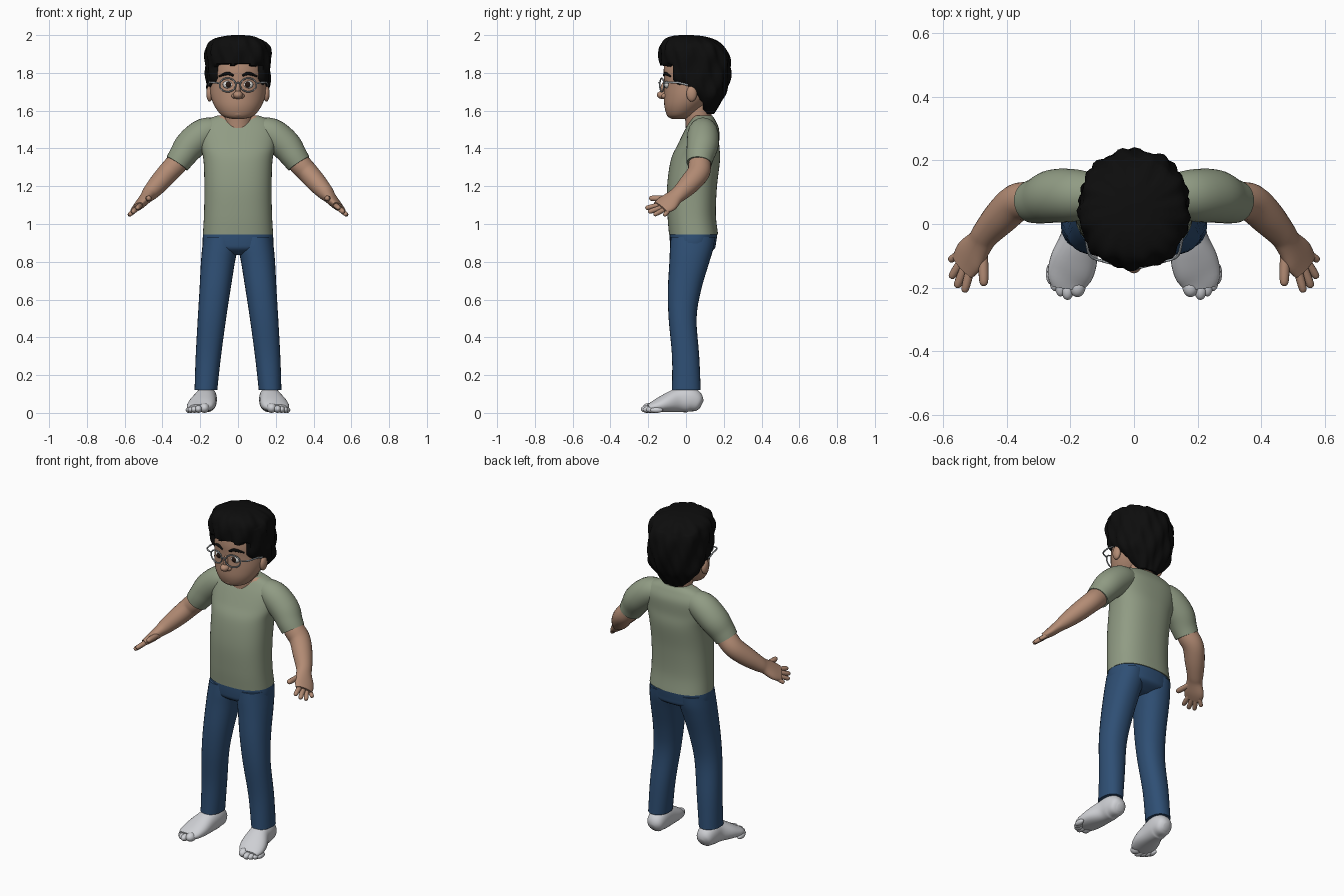
import bpy, bmesh, math
from mathutils import Vector

cube = bpy.data.objects.get("Cube")
if cube:
    bpy.data.objects.remove(cube, do_unlink=True)


def material(name, rgb):
    m = bpy.data.materials.new(name)
    m.use_nodes = True
    m.diffuse_color = (*rgb, 1)
    bsdf = m.node_tree.nodes["Principled BSDF"]
    bsdf.inputs["Base Color"].default_value = (*rgb, 1)
    bsdf.inputs["Roughness"].default_value = 0.8
    return m


SKIN = material("skin", (0.45, 0.26, 0.175))
SHIRT = material("sage shirt", (0.28, 0.33, 0.23))
JEANS = material("blue denim", (0.028, 0.078, 0.175))
SOCK = material("pale grey sock", (0.62, 0.63, 0.66))
HAIR = material("black hair", (0.004, 0.004, 0.004))
METAL = material("grey metal", (0.35, 0.38, 0.4))
WHITE = material("eye white", (0.7, 0.7, 0.68))
IRIS = material("dark brown iris", (0.02, 0.01, 0.007))
LIPS = material("lips", (0.36, 0.17, 0.13))


def finish(name, bm, mat, mirror):
    bmesh.ops.recalc_face_normals(bm, faces=bm.faces)
    me = bpy.data.meshes.new(name)
    bm.to_mesh(me)
    bm.free()
    me.materials.append(mat)
    ob = bpy.data.objects.new(name, me)
    bpy.context.collection.objects.link(ob)
    bpy.ops.object.select_all(action="DESELECT")
    ob.select_set(True)
    bpy.context.view_layer.objects.active = ob
    bpy.ops.object.shade_smooth_by_angle(angle=math.radians(50))
    if mirror:
        ob.modifiers.new("mirror", "MIRROR").use_mirror_merge = False
    return ob


def spline(rows, steps):
    """Catmull-Rom through rows of (x, y, z, a, b)."""
    out = []
    for i in range(len(rows) - 1):
        p0, p1 = rows[max(i - 1, 0)], rows[i]
        p2, p3 = rows[i + 1], rows[min(i + 2, len(rows) - 1)]
        for k in range(steps):
            t = k / steps
            out.append([b + t / 2 * (c - a + t * (2*a - 5*b + 4*c - d + t * (3*b - 3*c + d - a)))
                        for a, b, c, d in zip(p0, p1, p2, p3)])
    return out + [list(rows[-1])]


def loft(name, rows, mat, normal=None, sides=20, power=2, steps=4, mirror=False, shape=None):
    """Level rings when normal is None, otherwise a tube that follows its path."""
    rows = spline(rows, steps)
    pts = [Vector(r[:3]) for r in rows]
    bm = bmesh.new()
    rings = []
    for i, r in enumerate(rows):
        u, v = Vector((1, 0, 0)), Vector((0, 1, 0))
        if normal:
            t = (pts[min(i + 1, len(pts) - 1)] - pts[max(i - 1, 0)]).normalized()
            u = t.cross(Vector(normal)).normalized()
            v = u.cross(t)
        ring = []
        for k in range(sides):
            ang = math.tau * k / sides
            c, s = [math.copysign(abs(f(ang)) ** (2 / power), f(ang)) for f in (math.cos, math.sin)]
            p = pts[i] + u * c * max(r[3], 0.001) + v * s * max(r[4], 0.001)
            ring.append(bm.verts.new(shape(p) if shape else p))
        rings.append(ring)
    for lo, hi in zip(rings, rings[1:]):
        for k in range(sides):
            j = (k + 1) % sides
            bm.faces.new((lo[k], lo[j], hi[j], hi[k]))
    bm.faces.new(rings[0])
    bm.faces.new(rings[-1])
    return finish(name, bm, mat, mirror)


def blob(name, loc, size, mat, mirror=False):
    bm = bmesh.new()
    bmesh.ops.create_uvsphere(bm, u_segments=20, v_segments=12, radius=1)
    for v in bm.verts:
        v.co = Vector(loc) + Vector([c * s for c, s in zip(v.co, size)])
    return finish(name, bm, mat, mirror)


UP = (0, 0, 1)

# Shirt body, with the open neckline in skin
shirt = loft("shirt_body", [
    (0, .04, .945, .186, .13), (0, .03, 1.05, .18, .128), (0, .032, 1.2, .178, .132),
    (0, .05, 1.34, .183, .13), (0, .066, 1.42, .2, .11), (0, .085, 1.5, .2, .09),
    (0, .09, 1.55, .165, .065), (0, .09, 1.575, .105, .048)],
    SHIRT, sides=64, power=2.4, steps=6)
shirt.data.materials.append(SKIN)
for f in shirt.data.polygons:
    c = f.center
    if c.y < .08 and c.z > 1.5 + .7 * abs(c.x):
        f.material_index = 1

# Sleeves
loft("sleeves", [
    (.08, .09, 1.5, .055, .055), (.17, .09, 1.483, .08, .08), (.25, .088, 1.42, .084, .082),
    (.295, .075, 1.36, .074, .072), (.322, .07, 1.32, .067, .066)],
    SHIRT, normal=(.65, 0, .76), sides=28, mirror=True)

# Arms, running into flat palms
PALM = (.65, 0, .76)
loft("arms", [
    (.28, .085, 1.38, .05, .05), (.325, .073, 1.32, .059, .058), (.37, .066, 1.272, .06, .056),
    (.42, .02, 1.215, .056, .052), (.465, -.03, 1.165, .046, .042),
    (.485, -.06, 1.142, .046, .033), (.515, -.1, 1.108, .06, .026),
    (.538, -.135, 1.086, .052, .018)],
    SKIN, normal=PALM, sides=24, mirror=True)

# Fingers lie in the plane of the palm
for name, x0, y0, x1, y1, r in [
        ("thumbs", .475, -.085, .472, -.195, .016), ("index_fingers", .51, -.125, .534, -.215, .014),
        ("middle_fingers", .53, -.13, .558, -.2, .014), ("ring_fingers", .545, -.12, .576, -.17, .013),
        ("little_fingers", .545, -.09, .58, -.115, .012)]:
    rows = []
    for t, k in ((0, 1), (.5, 1), (.85, .9), (.97, .6), (1, .1)):
        x, y = x0 + (x1 - x0) * t, y0 + (y1 - y0) * t
        rows.append((x, y, 1.155 - .85 * (x - .45), r * k, r * k))
    loft(name, rows, SKIN, normal=PALM, sides=12, steps=2, mirror=True)

# Jeans
loft("jeans_hips", [
    (0, .03, .835, .09, .06), (0, .036, .865, .17, .112), (0, .037, .9, .187, .122),
    (0, .04, .955, .184, .127)], JEANS, sides=40, power=2.3)
loft("jeans_legs", [
    (.17, .002, .12, .06, .076), (.157, -.002, .3, .067, .072), (.138, -.018, .5, .075, .074),
    (.122, -.008, .65, .082, .088), (.106, .018, .8, .09, .106), (.096, .03, .87, .094, .115),
    (.092, .037, .93, .09, .118)], JEANS, sides=28, power=2.2, mirror=True)

# Feet and toes
loft("feet", [
    (.165, .082, .042, .018, .02), (.165, .066, .05, .045, .046), (.168, .02, .07, .056, .067),
    (.172, -.04, .067, .059, .064), (.188, -.11, .05, .073, .047), (.203, -.165, .034, .07, .031),
    (.208, -.2, .026, .052, .02)], SOCK, normal=UP, sides=28, power=2.2, mirror=True)
for name, x, y, r in [("big_toes", .178, -.196, .026), ("second_toes", .209, -.205, .02),
                      ("third_toes", .231, -.194, .018), ("fourth_toes", .249, -.177, .017),
                      ("little_toes", .262, -.156, .015)]:
    blob(name, (x, y, r), (r, .034, r), SOCK, mirror=True)

# Neck and head
loft("neck", [(0, .065, 1.48, .07, .065), (0, .065, 1.56, .076, .07), (0, .06, 1.66, .08, .08)],
     SKIN, sides=28)
loft("head", [
    (0, -.04, 1.556, .03, .035), (0, -.032, 1.572, .082, .066), (0, -.008, 1.62, .122, .106),
    (0, .02, 1.68, .145, .136), (0, .038, 1.75, .15, .153), (0, .045, 1.82, .15, .163),
    (0, .05, 1.9, .14, .15), (0, .05, 1.96, .09, .1)], SKIN, sides=40)
blob("nose_tip", (0, -.122, 1.683), (.026, .033, .022), SKIN)
blob("nose_bridge", (0, -.112, 1.712), (.014, .024, .042), SKIN)
blob("nostrils", (.02, -.112, 1.678), (.014, .02, .014), SKIN, mirror=True)
blob("chin", (0, -.075, 1.588), (.045, .03, .026), SKIN)
blob("ears", (.15, .03, 1.69), (.018, .028, .042), SKIN, mirror=True)
blob("lips", (0, -.1, 1.628), (.036, .014, .009), LIPS)

# Eyes and brows
blob("eyes", (.051, -.1, 1.738), (.03, .015, .021), WHITE, mirror=True)
blob("irises", (.051, -.109, 1.738), (.016, .009, .016), IRIS, mirror=True)
loft("eyebrows", [(.022, -.117, 1.784, .004, .005), (.055, -.11, 1.797, .007, .009),
                  (.1, -.082, 1.782, .004, .004)], HAIR, normal=UP, sides=10, mirror=True)

# Glasses
rim = []
for k in range(17):
    a = math.tau * k / 16
    x = .043 * math.cos(a)
    rim.append((.055 + x, -.128 + .25 * x, 1.736 + .036 * math.sin(a), .004, .004))
loft("glasses_rims", rim, METAL, normal=(0, -1, 0), sides=8, steps=2, mirror=True)
loft("glasses_bridge", [(-.014, -.139, 1.742, .004, .004), (0, -.143, 1.748, .004, .004),
                        (.014, -.139, 1.742, .004, .004)], METAL, normal=UP, sides=8)
loft("glasses_arms", [(.096, -.117, 1.745, .004, .004), (.138, -.1, 1.75, .004, .005),
                      (.152, -.04, 1.748, .004, .005), (.158, .01, 1.735, .004, .005)],
     METAL, normal=UP, sides=8, mirror=True)


# Hair: a wavy cap cut back around the face
def hair_shape(p):
    a = math.atan2(p.x, p.y - .05)
    wave = .005 * math.sin(9 * a + 22 * p.z) + .004 * math.sin(17 * a - 31 * p.z)
    out = Vector((p.x, p.y - .05, 0))
    p = p + out * (wave / .17)
    hairline = 1.842 + .006 * math.sin(60 * p.x)
    if p.z < hairline:
        edge = -.07 if p.z > 1.74 else min(-.07 + (1.74 - p.z) * 1.7, .09)
        p.y = max(p.y, edge)
    if p.z > 1.93:
        p.z += .006 * math.sin(38 * p.x + 20 * p.y) * (2 - p.z) / .07
    return p


loft("hair", [
    (0, .122, 1.582, .06, .025), (0, .11, 1.64, .118, .07), (0, .1, 1.69, .155, .107),
    (0, .06, 1.76, .167, .168), (0, .05, 1.83, .169, .184), (0, .042, 1.9, .172, .182),
    (0, .03, 1.95, .158, .16), (0, .015, 1.982, .115, .12), (0, .005, 1.997, .06, .065),
    (0, 0, 2.0, .01, .01)], HAIR, sides=72, power=2.2, steps=7, shape=hair_shape)
